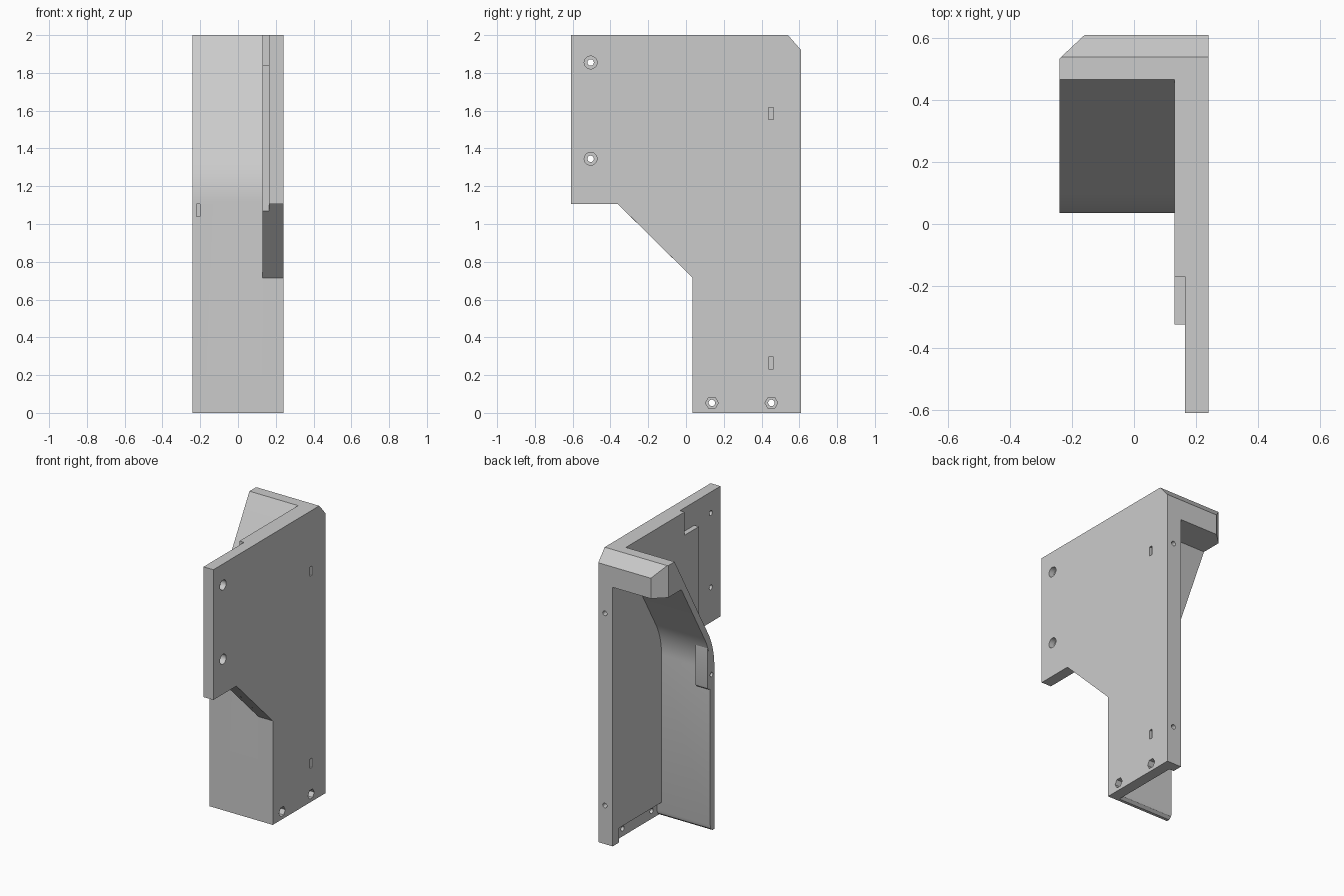
import bpy, bmesh, math
from mathutils import Vector

if "Cube" in bpy.data.objects:
    bpy.data.objects.remove(bpy.data.objects["Cube"])

grey = bpy.data.materials.new("light_grey")
grey.use_nodes = True
COLOUR = (0.6, 0.6, 0.6, 1)
grey.diffuse_color = COLOUR
grey.node_tree.nodes["Principled BSDF"].inputs["Base Color"].default_value = COLOUR


def add_object(name, bm):
    bmesh.ops.recalc_face_normals(bm, faces=bm.faces)
    mesh = bpy.data.meshes.new(name)
    bm.to_mesh(mesh)
    bm.free()
    mesh.materials.append(grey)
    obj = bpy.data.objects.new(name, mesh)
    bpy.context.collection.objects.link(obj)
    return obj


def prism_mesh(profile, x0, x1):
    """Extrude a (y, z) outline along x."""
    bm = bmesh.new()
    face = bm.faces.new([bm.verts.new((x0, y, z)) for y, z in profile])
    out = bmesh.ops.extrude_face_region(bm, geom=[face])
    moved = [v for v in out["geom"] if isinstance(v, bmesh.types.BMVert)]
    bmesh.ops.translate(bm, verts=moved, vec=(x1 - x0, 0, 0))
    return bm


def prism(name, profile, x0, x1):
    return add_object(name, prism_mesh(profile, x0, x1))


def box(name, x0, x1, y0, y1, z0, z1):
    return prism(name, [(y0, z0), (y1, z0), (y1, z1), (y0, z1)], x0, x1)


def rod(name, start, end, radius, sides=24):
    a, b = Vector(start), Vector(end)
    bm = bmesh.new()
    bmesh.ops.create_cone(bm, cap_ends=True, segments=sides, radius1=radius,
                          radius2=radius, depth=(b - a).length)
    turn = Vector((0, 0, 1)).rotation_difference(b - a).to_matrix()
    bmesh.ops.rotate(bm, verts=bm.verts, matrix=turn)
    bmesh.ops.translate(bm, verts=bm.verts, vec=(a + b) / 2)
    return add_object(name, bm)


def cut(targets, cutters):
    for cutter in cutters:
        cutter.hide_render = True
        for obj in targets:
            mod = obj.modifiers.new("cut", "BOOLEAN")
            mod.operation = "DIFFERENCE"
            mod.solver = "EXACT"
            mod.object = cutter
            bpy.context.view_layer.objects.active = obj
            bpy.ops.object.modifier_apply(modifier=mod.name)
    for cutter in cutters:
        bpy.data.objects.remove(cutter)


# Side plate with its stepped lower edge
plate = prism("side_plate", [(-0.61, 1.105), (-0.36, 1.105), (0.035, 0.715), (0.035, 0),
                             (0.61, 0), (0.61, 1.92), (0.54, 2), (-0.61, 2)], 0.165, 0.24)

# Inner thickening of the plate, relieved at the foot and at the top
pad = prism("plate_thickening", [(-0.325, 1.07), (0.035, 0.715), (0.035, 0.1), (0.54, 0.1),
                                 (0.54, 0), (0.61, 0), (0.61, 1.92), (0.54, 2),
                                 (-0.17, 2), (-0.17, 1.84), (-0.325, 1.84)], 0.13, 0.165)


# Curved front panel running up into the top bar
def bend(radius):
    return [(0.535 - radius * math.cos(a), 1.116 + radius * math.sin(a))
            for a in (math.radians(30) * i / 12 for i in range(13))]


outline = [(0.035, 0)] + bend(0.5)
outline += [(0.467, 2), (0.54, 2), (0.61, 1.92), (0.61, 1.78), (0.393, 1.78)]
outline += bend(0.455)[::-1] + [(0.08, 0.04), (0.073, 0.015), (0.055, 0)]
bm = prism_mesh(outline, -0.24, 0.165)
# Chamfered outer corner of the bar
bmesh.ops.recalc_face_normals(bm, faces=bm.faces)
cut_geom = bmesh.ops.bisect_plane(bm, geom=bm.verts[:] + bm.edges[:] + bm.faces[:],
                                  plane_co=(-0.24, 0.535, 0), plane_no=(-0.075, 0.08, 0),
                                  clear_outer=True)["geom_cut"]
bmesh.ops.holes_fill(bm, edges=[e for e in bm.edges if e.is_boundary])
panel = add_object("front_panel_and_top_bar", bm)

# Boss behind the panel for the captive nut
boss = prism("nut_boss", [(0.06, 0.98), (0.095, 0.98), (0.108, 0.99), (0.112, 1.005),
                          (0.112, 1.27), (0.08, 1.2), (0.06, 1.1)], -0.24, -0.15)

# Bolt holes: round recesses above, hexagonal ones at the foot
cutters = []
for y, z, sides in ((-0.505, 1.855, 24), (-0.505, 1.345, 24), (0.137, 0.053, 6), (0.452, 0.053, 6)):
    cutters.append(rod("recess_cutter", (0.2, y, z), (0.3, y, z), 0.034, sides))
    cutters.append(rod("bolt_cutter", (0.1, y, z), (0.3, y, z), 0.017))
# Nut slots on the plate, met by screw holes from the back edge
for z in (1.585, 0.265):
    cutters.append(box("slot_cutter", 0.17, 0.3, 0.438, 0.462, z - 0.032, z + 0.032))
    cutters.append(rod("screw_cutter", (0.19, 0.4, z), (0.19, 0.7, z), 0.016))
cut([plate], cutters)

# Nut slot and side screw hole in the panel
cut([panel, boss], [box("slot_cutter", -0.22, -0.2, 0, 0.095, 1.04, 1.105),
                    rod("screw_cutter", (-0.3, 0.066, 1.072), (-0.18, 0.066, 1.072), 0.015)])

# Smooth the bends and holes, keep edges sharp
bpy.ops.object.select_all(action="DESELECT")
for obj in (plate, pad, panel, boss):
    obj.select_set(True)
bpy.context.view_layer.objects.active = plate
bpy.ops.object.shade_smooth_by_angle(angle=math.radians(25))
